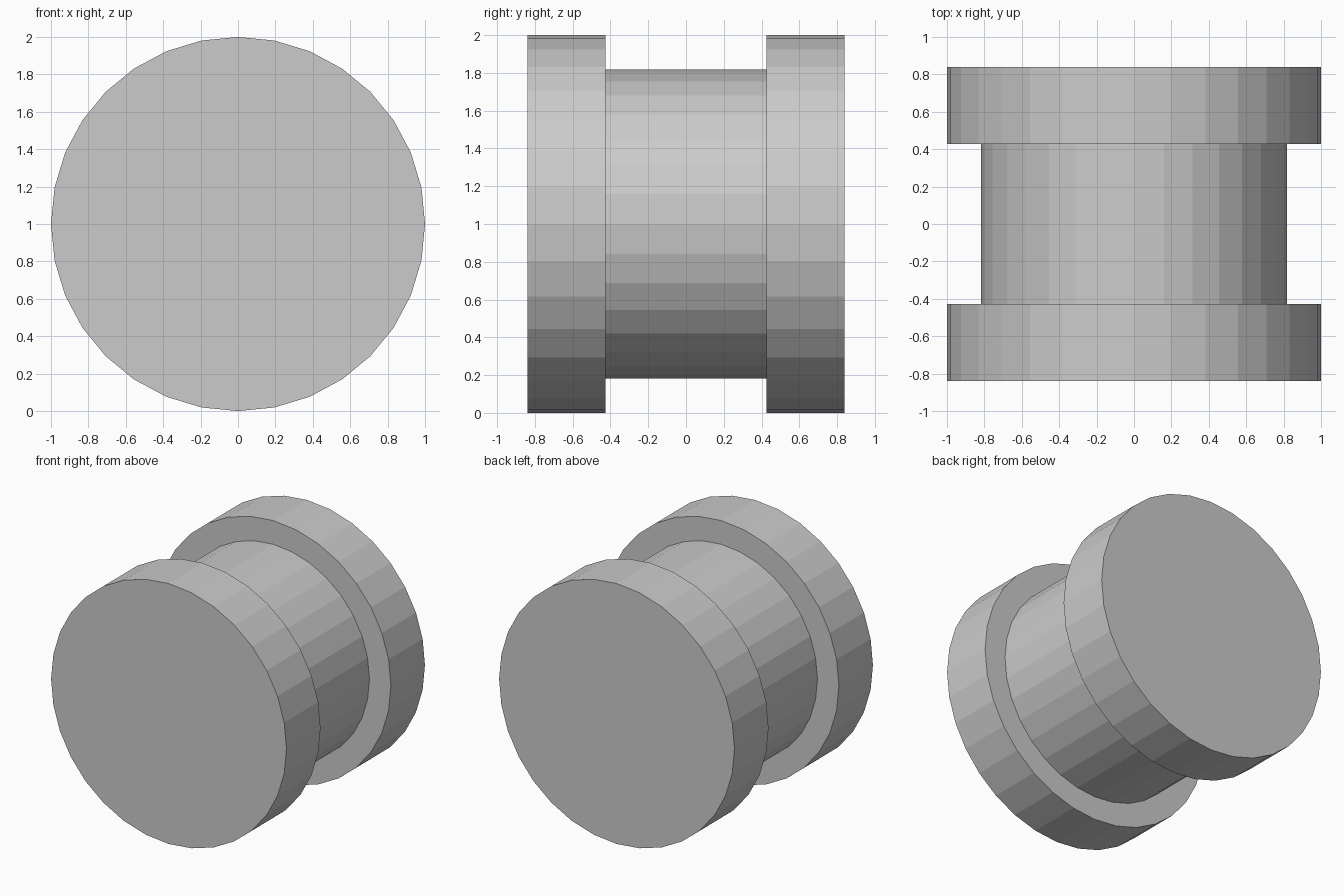
import bpy, bmesh
from math import sin, cos, tau

if "Cube" in bpy.data.objects:
    bpy.data.objects.remove(bpy.data.objects["Cube"])

SIDES = 32
# Spool profile along y: (y, radius)
PROFILE = [(-0.84, 1.0), (-0.427, 1.0), (-0.427, 0.818),
           (0.427, 0.818), (0.427, 1.0), (0.84, 1.0)]

bm = bmesh.new()


def ring(y, r):
    return [bm.verts.new((r * sin(tau * i / SIDES), y, 1 + r * cos(tau * i / SIDES)))
            for i in range(SIDES)]


# Flange, core and flange skinned as one closed body
rings = [ring(y, r) for y, r in PROFILE]
for a, b in zip(rings, rings[1:]):
    for i in range(SIDES):
        j = (i + 1) % SIDES
        bm.faces.new((a[i], a[j], b[j], b[i]))

# Flat end caps
bm.faces.new(rings[0])
bm.faces.new(rings[-1])
bmesh.ops.recalc_face_normals(bm, faces=bm.faces)

mesh = bpy.data.meshes.new("spool")
bm.to_mesh(mesh)
bm.free()
bpy.context.collection.objects.link(bpy.data.objects.new("spool", mesh))
